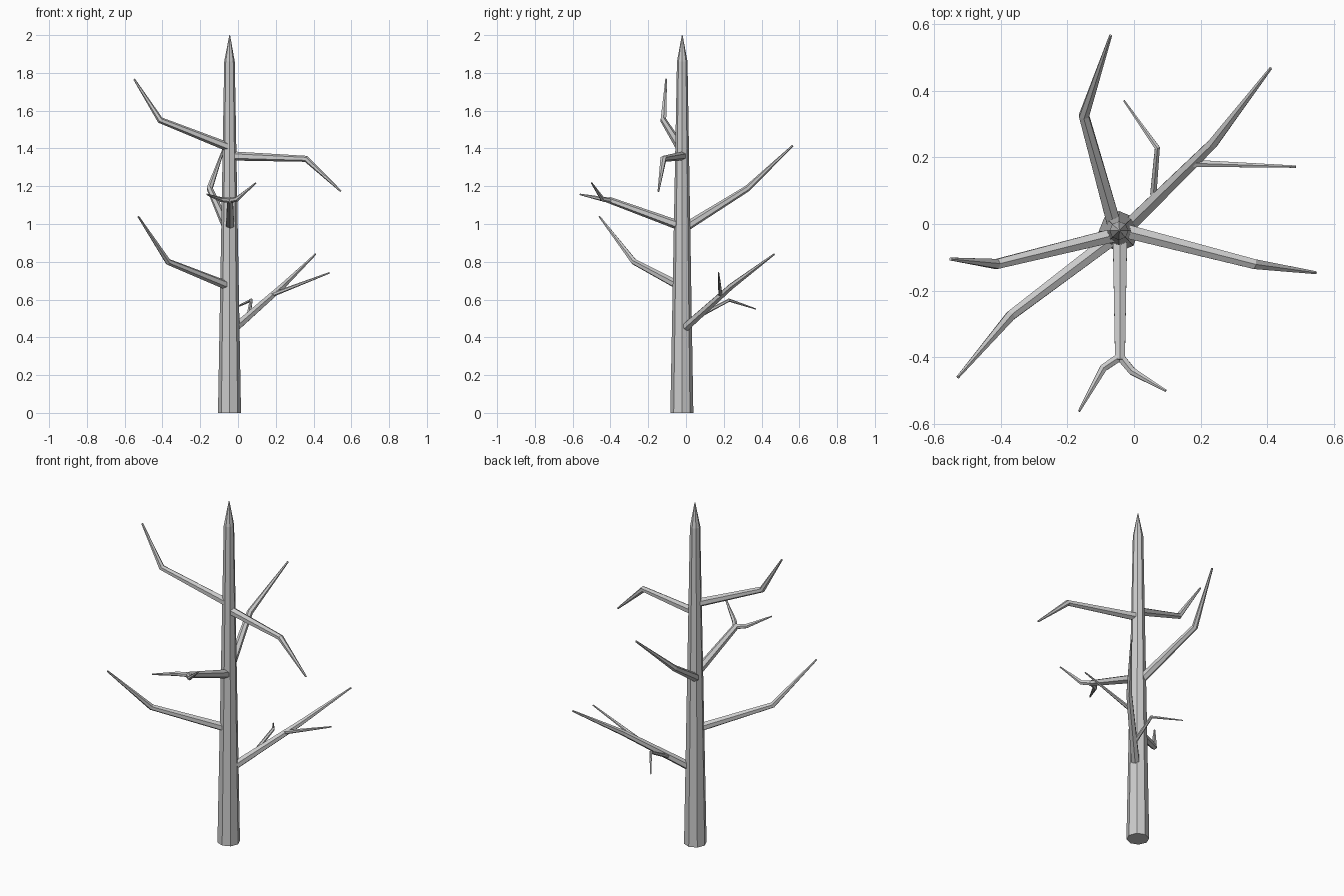
import bpy, bmesh, math
from mathutils import Vector

if "Cube" in bpy.data.objects:
    bpy.data.objects.remove(bpy.data.objects["Cube"])


def limb(name, points, radii, sides=6):
    """Tapered faceted tube along a path, capped at both ends."""
    pts = [Vector(p) for p in points]
    bm = bmesh.new()
    rings = []
    for i, (p, r) in enumerate(zip(pts, radii)):
        a, b = pts[max(i - 1, 0)], pts[min(i + 1, len(pts) - 1)]
        d = Vector((0, 0, 0))
        if i > 0:
            d += (p - a).normalized()
        if i < len(pts) - 1:
            d += (b - p).normalized()
        d.normalize()
        ref = Vector((1, 0, 0)) if abs(d.z) > 0.95 else Vector((0, 0, 1))
        u = (ref - d * ref.dot(d)).normalized()
        v = d.cross(u)
        angles = [2 * math.pi * k / sides for k in range(sides)]
        rings.append([bm.verts.new(p + (u * math.cos(t) + v * math.sin(t)) * r) for t in angles])
    for lo, hi in zip(rings, rings[1:]):
        for k in range(sides):
            n = (k + 1) % sides
            bm.faces.new((lo[k], lo[n], hi[n], hi[k]))
    bm.faces.new(rings[0][::-1])
    bm.faces.new(rings[-1])
    mesh = bpy.data.meshes.new(name)
    bm.to_mesh(mesh)
    bm.free()
    obj = bpy.data.objects.new(name, mesh)
    bpy.context.collection.objects.link(obj)
    return obj


# Trunk with pointed top
limb("trunk", [(-0.045, -0.022, 0), (-0.045, -0.02, 1.86), (-0.044, -0.02, 2.0)],
     [0.061, 0.028, 0.002], 8)

# Main branches: base, elbow, tip
branches = {
    "branch_top_left": [(-0.045, -0.03, 1.405), (-0.412, -0.12, 1.55), (-0.55, -0.105, 1.767)],
    "branch_top_right": [(-0.03, -0.02, 1.36), (0.36, -0.12, 1.345), (0.545, -0.146, 1.173)],
    "branch_back": [(-0.06, 0.0, 0.985), (-0.15, 0.325, 1.188), (-0.07, 0.565, 1.415)],
    "branch_left": [(-0.06, -0.04, 0.675), (-0.37, -0.275, 0.80), (-0.528, -0.459, 1.04)],
    "branch_right": [(-0.01, 0.0, 0.455), (0.235, 0.24, 0.67), (0.41, 0.467, 0.84)],
}
for name, path in branches.items():
    limb(name, path, [0.024, 0.017, 0.005])

# Front branch with forked end
limb("branch_front", [(-0.042, -0.03, 0.99), (-0.042, -0.41, 1.128)], [0.025, 0.017])
limb("fork_left", [(-0.045, -0.40, 1.125), (-0.092, -0.432, 1.13), (-0.165, -0.562, 1.157)],
     [0.014, 0.013, 0.004])
limb("fork_right", [(-0.04, -0.40, 1.125), (-0.005, -0.442, 1.132), (0.095, -0.5, 1.218)],
     [0.014, 0.013, 0.004])

# Twigs on the right branch
limb("twig_outer", [(0.18, 0.182, 0.625), (0.485, 0.172, 0.742)], [0.012, 0.004])
limb("twig_inner", [(0.058, 0.09, 0.525), (0.07, 0.228, 0.597), (-0.03, 0.37, 0.55)],
     [0.011, 0.009, 0.003])
